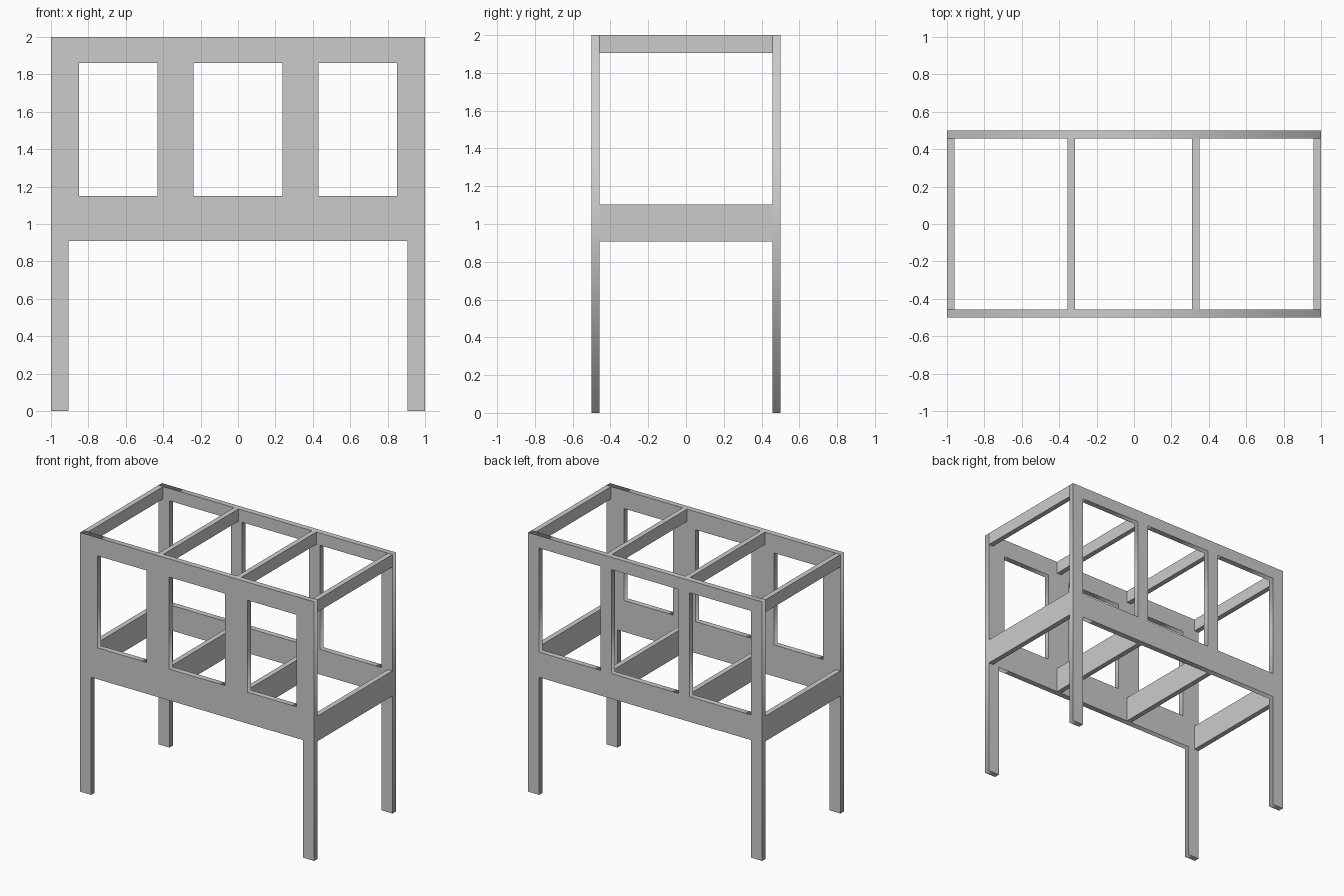
import bpy
from math import pi

if "Cube" in bpy.data.objects:
    bpy.data.objects.remove(bpy.data.objects["Cube"])

T = 0.043          # plank thickness of front and back frames
Y_IN = 0.5 - T     # inner face of those frames


def rect(x0, x1, z0, z1):
    return [(x0, z0), (x1, z0), (x1, z1), (x0, z1)]


def plate(name, y, loops):
    """Upright plate in the xz plane: first loop is the outline, the rest are holes."""
    cu = bpy.data.curves.new(name, 'CURVE')
    cu.dimensions = '2D'
    cu.fill_mode = 'BOTH'
    cu.extrude = T / 2
    for pts in loops:
        sp = cu.splines.new('POLY')
        sp.points.add(len(pts) - 1)
        for p, (x, z) in zip(sp.points, pts):
            p.co = (x, z, 0, 1)
        sp.use_cyclic_u = True
    ob = bpy.data.objects.new(name, cu)
    ob.location.y = y
    ob.rotation_euler.x = pi / 2
    bpy.context.collection.objects.link(ob)
    bpy.ops.object.select_all(action='DESELECT')
    ob.select_set(True)
    bpy.context.view_layer.objects.active = ob
    bpy.ops.object.convert(target='MESH')


def box(name, x0, x1, z0, z1):
    """Rail running front to back between the two frames."""
    bpy.ops.mesh.primitive_cube_add(size=1, location=((x0 + x1) / 2, 0, (z0 + z1) / 2))
    ob = bpy.context.object
    ob.name = name
    ob.scale = (x1 - x0, 2 * Y_IN, z1 - z0)
    bpy.ops.object.transform_apply(location=False, rotation=False, scale=True)


# Outline with two legs, shared by the front and back frames
outline = [(-1, 0), (-0.905, 0), (-0.905, 0.908), (0.905, 0.908),
           (0.905, 0), (1, 0), (1, 2), (-1, 2)]


def windows(outer, post_out, post_in, z0, z1):
    return [rect(-outer, -post_out, z0, z1),
            rect(-post_in, post_in, z0, z1),
            rect(post_out, outer, z0, z1)]


# Front frame has wide posts, back frame has narrow ones
plate("front_frame", -0.5 + T / 2, [outline] + windows(0.85, 0.43, 0.238, 1.15, 1.86))
plate("back_frame", 0.5 - T / 2, [outline] + windows(0.905, 0.38, 0.285, 1.102, 1.905))

# Side rails and inner cross rails, at the lower and upper level
for level, z0, z1 in (("lower", 0.908, 1.102), ("upper", 1.905, 2.0)):
    for part, x0, x1 in (("left_side_rail", -1, -0.96), ("left_cross_rail", -0.355, -0.316),
                         ("right_cross_rail", 0.311, 0.35), ("right_side_rail", 0.96, 1)):
        box(f"{level}_{part}", x0, x1, z0, z1)
